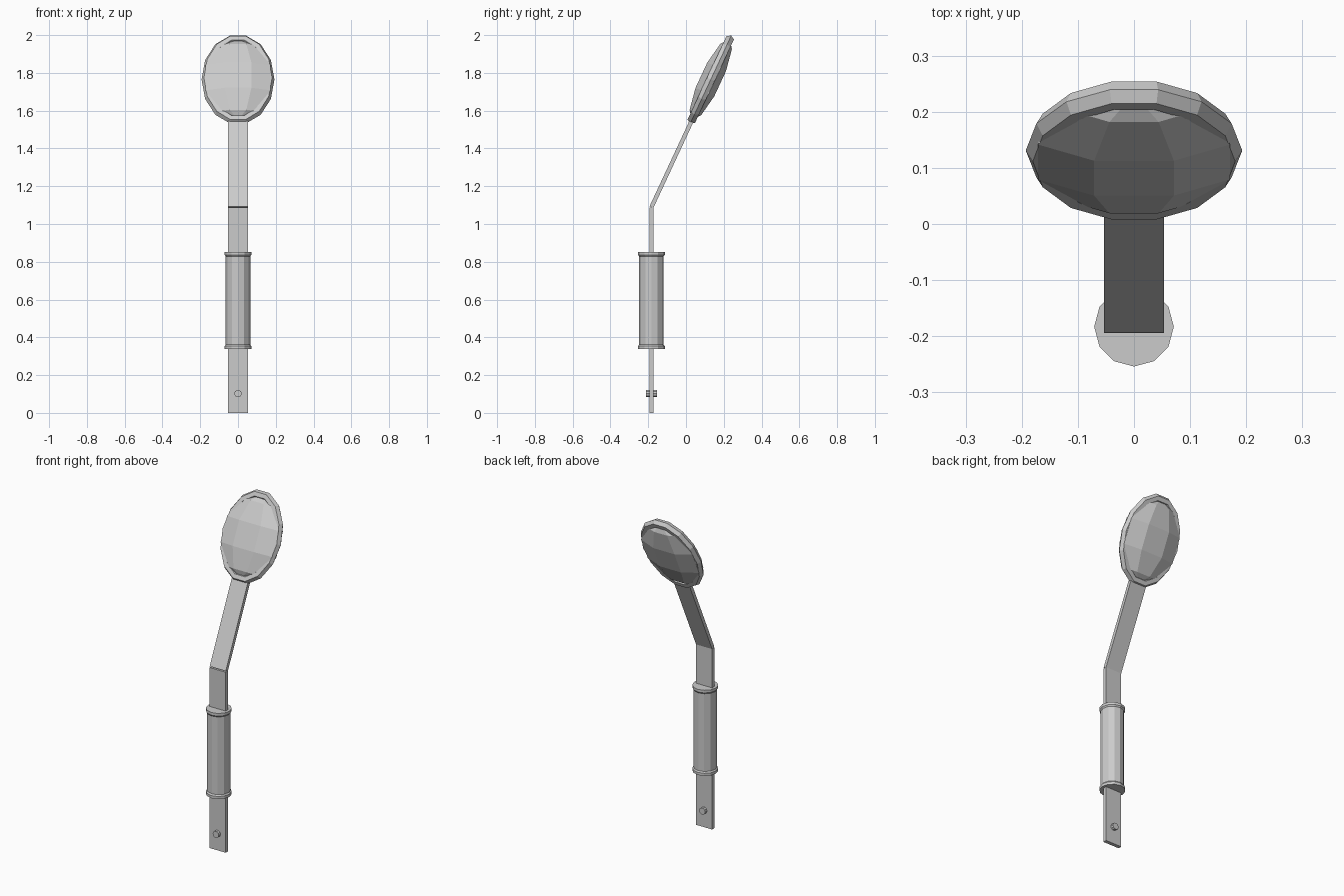
import bpy, bmesh
from math import sin, cos, pi, radians
from mathutils import Matrix, Vector

cube = bpy.data.objects.get("Cube")
if cube:
    bpy.data.objects.remove(cube, do_unlink=True)

grey = bpy.data.materials.new("light_grey_metal")
grey.use_nodes = True
tone = (0.6, 0.6, 0.6, 1)
grey.diffuse_color = tone
grey.node_tree.nodes["Principled BSDF"].inputs["Base Color"].default_value = tone

BAR_Y = -0.183
TILT = Matrix.Rotation(radians(-25), 4, 'X')
HEAD = Matrix.Translation((0, 0.131, 1.765)) @ TILT


def finish(name, bm, matrix=Matrix()):
    bm.transform(matrix)
    bmesh.ops.recalc_face_normals(bm, faces=bm.faces)
    mesh = bpy.data.meshes.new(name)
    bm.to_mesh(mesh)
    bm.free()
    mesh.materials.append(grey)
    obj = bpy.data.objects.new(name, mesh)
    bpy.context.collection.objects.link(obj)
    return obj


def box(name, size, matrix):
    bm = bmesh.new()
    bmesh.ops.create_cube(bm, size=1)
    bm.transform(Matrix.Diagonal((*size, 1)))
    return finish(name, bm, matrix)


def bridge(bm, a, b):
    n = len(a)
    for i in range(n):
        bm.faces.new((a[i], a[(i + 1) % n], b[(i + 1) % n], b[i]))


def lathe(name, profile, sides, matrix):
    bm = bmesh.new()
    rings = [[bm.verts.new((r * cos(2 * pi * i / sides), r * sin(2 * pi * i / sides), z))
              for i in range(sides)] for r, z in profile]
    for a, b in zip(rings, rings[1:]):
        bridge(bm, a, b)
    bm.faces.new(rings[0])
    bm.faces.new(rings[-1])
    return finish(name, bm, matrix)


# Flat lower bar and the tilted arm above the bend
box("lower_bar", (0.107, 0.022, 1.087), Matrix.Translation((0, BAR_Y, 0.5435)))
arm_length = 0.5
arm_base = Matrix.Translation((0, BAR_Y, 1.089)) @ TILT
box("upper_arm", (0.107, 0.022, arm_length),
    arm_base @ Matrix.Translation((0, 0, arm_length / 2)))

# Twelve-sided grip with a small flange at each end
half = 0.258
lower = [(0.071, -half), (0.071, -half + 0.016), (0.065, -half + 0.024)]
upper = [(r, -z) for r, z in reversed(lower)]
lathe("hand_grip", lower + upper, 12, Matrix.Translation((0, BAR_Y, 0.595)))

# Pivot pin through the foot of the bar
lathe("pivot_pin", [(0.02, -0.029), (0.02, 0.029)], 10,
      Matrix.Translation((0, BAR_Y, 0.102)) @ Matrix.Rotation(pi / 2, 4, 'X'))

# Oval rim: hexagonal section swept around fourteen steps
bm = bmesh.new()
steps, section, thick = 14, 6, 0.025
loops = []
for i in range(steps):
    t = 2 * pi * i / steps
    loop = []
    for j in range(section):
        p = 2 * pi * j / section
        out = thick * cos(p)
        loop.append(bm.verts.new(((0.168 + out) * cos(t), thick * sin(p),
                                  (0.238 + out) * sin(t))))
    loops.append(loop)
for i in range(steps):
    bridge(bm, loops[i], loops[(i + 1) % steps])
finish("head_rim", bm, HEAD)

# Faceted lens bulging from both sides of the rim
bm = bmesh.new()
bmesh.ops.create_uvsphere(bm, u_segments=8, v_segments=5, radius=1)
bm.transform(Matrix.Diagonal((0.195, 0.062, 0.238, 1)) @ Matrix.Rotation(pi / 8, 4, 'Z'))
finish("head_lens", bm, HEAD)
